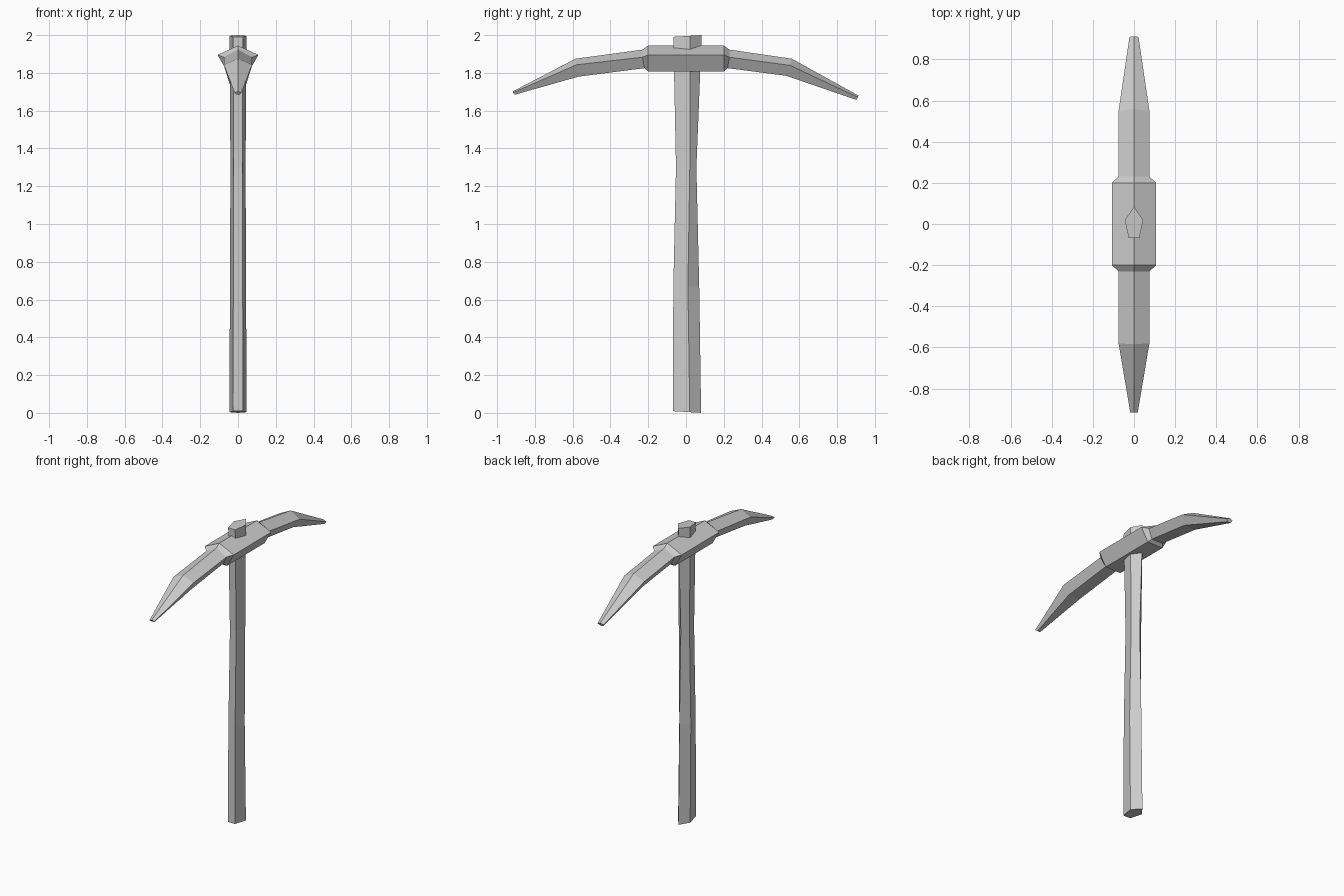
import bpy, bmesh

if "Cube" in bpy.data.objects:
    bpy.data.objects.remove(bpy.data.objects["Cube"])


def loft(name, rings):
    """Skin a row of equal-sized vertex rings and cap both ends."""
    bm = bmesh.new()
    loops = [[bm.verts.new(p) for p in ring] for ring in rings]
    for a, b in zip(loops, loops[1:]):
        for i in range(len(a)):
            j = (i + 1) % len(a)
            bm.faces.new((a[i], a[j], b[j], b[i]))
    bm.faces.new(loops[0])
    bm.faces.new(loops[-1])
    bmesh.ops.recalc_face_normals(bm, faces=bm.faces)
    mesh = bpy.data.meshes.new(name)
    bm.to_mesh(mesh)
    bm.free()
    obj = bpy.data.objects.new(name, mesh)
    bpy.context.collection.objects.link(obj)
    return obj


# Handle: five-sided shaft, pinched in the upper half, ends cut slightly askew
def handle_ring(z, half_width, y_back, y_side, y_front, tilt=0.0):
    w = half_width
    pts = [(0, y_back), (w, y_side), (0.58 * w, y_front),
           (-0.58 * w, y_front), (-w, y_side)]
    return [(x, y, z + tilt * y) for x, y in pts]


loft("handle", [
    handle_ring(0.005, 0.045, 0.08, 0.02, -0.07, -0.06),
    handle_ring(0.67, 0.043, 0.07, 0.01, -0.067),
    handle_ring(1.30, 0.040, 0.055, 0.02, -0.053),
    handle_ring(1.995, 0.045, 0.083, 0.02, -0.067, 0.06),
])


# Head: five-sided section with a ridge on top and a flat underside
# y and z are given for the ridge, the side edges and the underside
def head_ring(side_x, base_x, ridge, side, base):
    return [(0, *ridge), (side_x, *side), (base_x, *base),
            (-base_x, *base), (-side_x, *side)]


loft("pick_head", [
    head_ring(0.018, 0.010, (-0.917, 1.702), (-0.917, 1.695), (-0.905, 1.685)),
    head_ring(0.075, 0.042, (-0.585, 1.875), (-0.580, 1.843), (-0.570, 1.780)),
    head_ring(0.075, 0.042, (-0.230, 1.923), (-0.230, 1.883), (-0.220, 1.825)),
    head_ring(0.108, 0.058, (-0.200, 1.945), (-0.200, 1.895), (-0.200, 1.808)),
    head_ring(0.108, 0.058, (0.200, 1.945), (0.200, 1.895), (0.200, 1.808)),
    head_ring(0.075, 0.042, (0.230, 1.923), (0.230, 1.883), (0.220, 1.825)),
    head_ring(0.075, 0.042, (0.560, 1.875), (0.550, 1.840), (0.530, 1.785)),
    head_ring(0.022, 0.012, (0.913, 1.680), (0.910, 1.671), (0.902, 1.657)),
])
